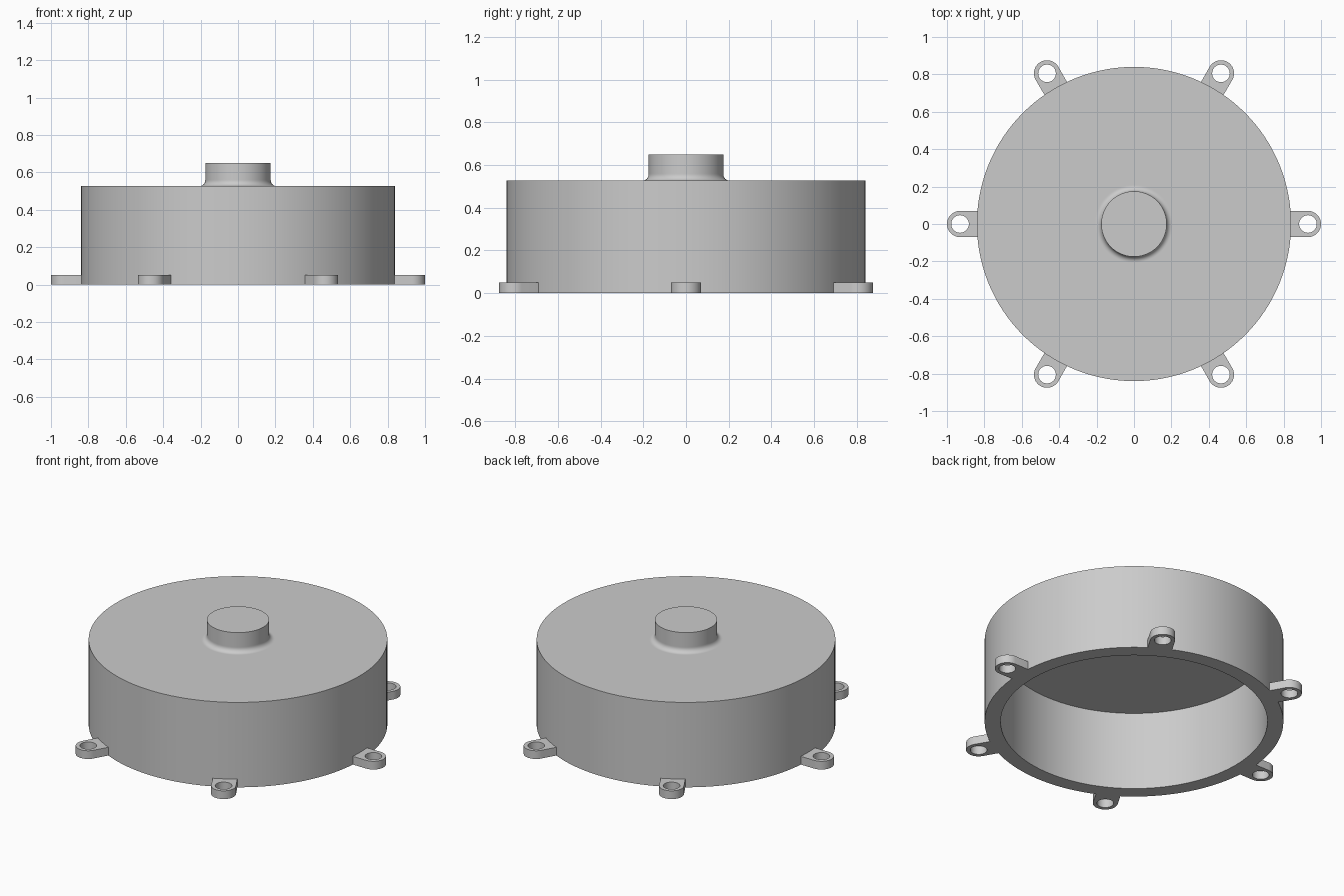
import bpy, bmesh, math
from mathutils import Matrix, Vector

if "Cube" in bpy.data.objects:
    bpy.data.objects.remove(bpy.data.objects["Cube"])

SEG = 128
OUTER, INNER = 0.84, 0.75
TOP, CEILING = 0.527, 0.488
BOSS_R, BOSS_TOP, FILLET = 0.175, 0.65, 0.03

grey = bpy.data.materials.new("plain grey")
grey.diffuse_color = (0.6, 0.6, 0.6, 1.0)
grey.use_nodes = True
grey.node_tree.nodes["Principled BSDF"].inputs["Base Color"].default_value = grey.diffuse_color


def finish(bm, name):
    """Turn a bmesh into a named, smooth-by-angle object."""
    bmesh.ops.recalc_face_normals(bm, faces=bm.faces)
    mesh = bpy.data.meshes.new(name)
    bm.to_mesh(mesh)
    bm.free()
    mesh.materials.append(grey)
    mesh.shade_smooth()
    mesh.set_sharp_from_angle(angle=math.radians(30))
    obj = bpy.data.objects.new(name, mesh)
    bpy.context.collection.objects.link(obj)
    return obj


def lathe(profile, name):
    """Revolve a radius/height profile around z."""
    bm = bmesh.new()
    verts = [bm.verts.new((r, 0, z)) for r, z in profile]
    edges = [bm.edges.new(pair) for pair in zip(verts, verts[1:])]
    bmesh.ops.spin(bm, geom=verts + edges, cent=(0, 0, 0), axis=(0, 0, 1),
                   angle=math.tau, steps=SEG)
    bmesh.ops.remove_doubles(bm, verts=bm.verts, dist=1e-5)
    return finish(bm, name)


def lug(angle, name, centre=0.93, radius=0.07, hole=0.047, height=0.051, n=48):
    """Rounded mounting ear with a through hole, fitted to the drum wall."""
    bm = bmesh.new()
    rot = Matrix.Rotation(angle, 3, 'Z')
    rings = []
    for z in (0, height):
        outer, inner = [], []
        for i in range(n):
            a = math.tau * i / n
            c, y = math.cos(a), radius * math.sin(a)
            # round outer end, curved root just inside the drum wall
            x = centre + radius * c if c > -1e-6 else math.sqrt((OUTER - 0.003) ** 2 - y * y)
            outer.append(bm.verts.new(rot @ Vector((x, y, z))))
            inner.append(bm.verts.new(rot @ Vector((centre + hole * c, hole * math.sin(a), z))))
        rings.append((outer, inner))
    (ob, ib), (ot, it) = rings
    for p, q in ((ob, ib), (ib, it), (it, ot), (ot, ob)):
        for i in range(n):
            j = (i + 1) % n
            bm.faces.new((p[i], p[j], q[j], q[i]))
    return finish(bm, name)


# Hollow drum with a flat lid, filleted into the central boss
fillet = []
for i in range(9):
    t = math.pi / 2 * i / 8
    fillet.append((BOSS_R + FILLET * (1 - math.sin(t)), TOP + FILLET * (1 - math.cos(t))))
profile = [(0, CEILING), (INNER, CEILING), (INNER, 0), (OUTER, 0), (OUTER, TOP),
           (BOSS_R + FILLET + 0.004, TOP), *fillet,
           (BOSS_R, TOP + FILLET + 0.004), (BOSS_R, BOSS_TOP), (0, BOSS_TOP)]
lathe(profile, "drum_housing")

# Six mounting lugs around the base
for k in range(6):
    lug(math.radians(60 * k), f"mounting_lug_{k + 1}")
